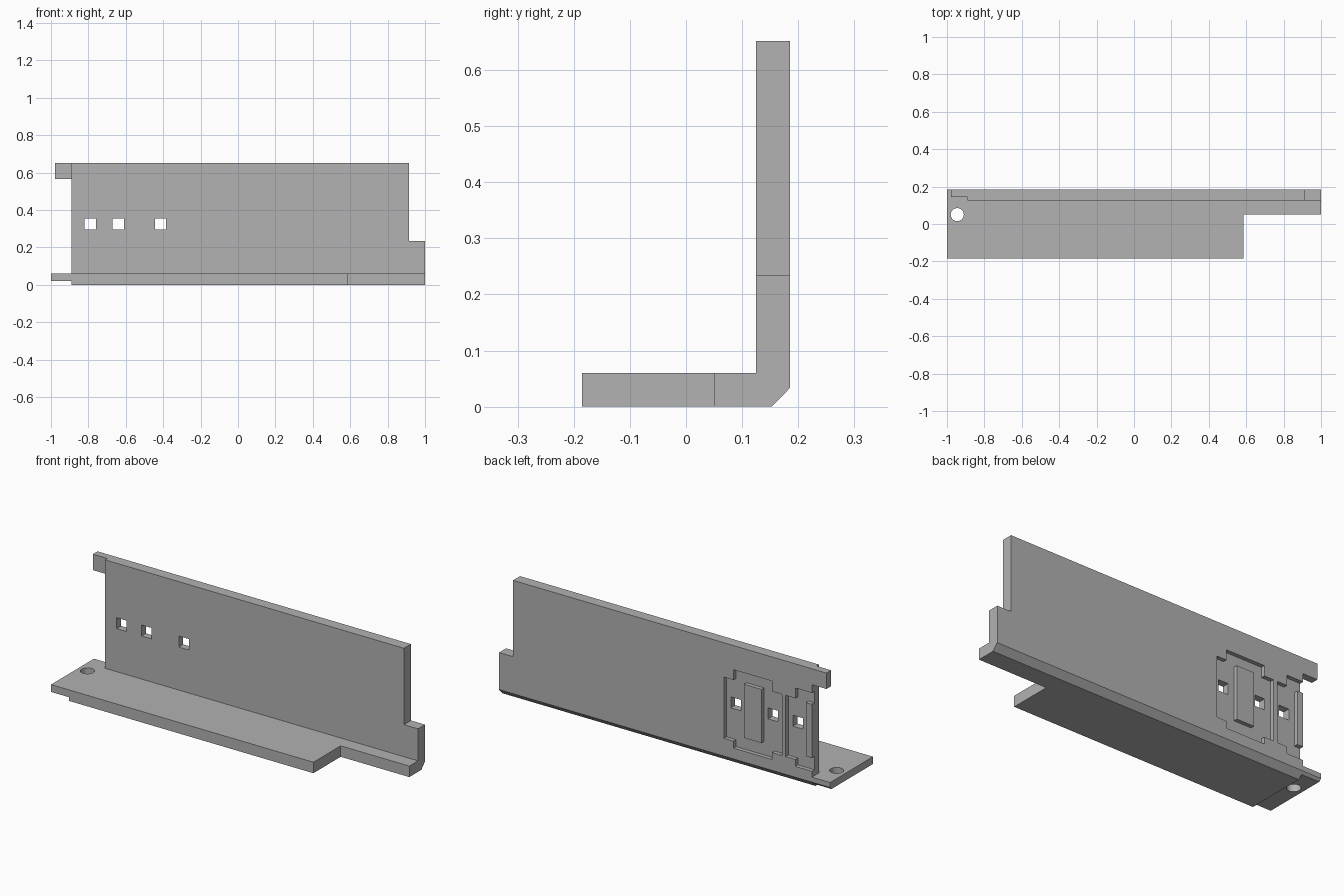
import bpy, bmesh
from mathutils import Vector

if "Cube" in bpy.data.objects:
    bpy.data.objects.remove(bpy.data.objects["Cube"], do_unlink=True)

grey = bpy.data.materials.new("plain_grey")
grey.use_nodes = True
grey.diffuse_color = (0.445, 0.445, 0.445, 1)
grey.node_tree.nodes["Principled BSDF"].inputs["Base Color"].default_value = grey.diffuse_color


def finish(name, bm):
    bmesh.ops.recalc_face_normals(bm, faces=bm.faces)
    mesh = bpy.data.meshes.new(name)
    bm.to_mesh(mesh)
    bm.free()
    mesh.materials.append(grey)
    obj = bpy.data.objects.new(name, mesh)
    bpy.context.collection.objects.link(obj)
    return obj


def prism(name, points, axis, start, end):
    """Extrude a flat outline along x or y."""
    bm = bmesh.new()
    place = {"x": lambda a, b: (start, a, b), "y": lambda a, b: (a, start, b)}[axis]
    face = bm.faces.new([bm.verts.new(place(*p)) for p in points])
    out = bmesh.ops.extrude_face_region(bm, geom=[face])
    move = Vector((end - start, 0, 0)) if axis == "x" else Vector((0, end - start, 0))
    bmesh.ops.translate(bm, vec=move, verts=[v for v in out["geom"] if isinstance(v, bmesh.types.BMVert)])
    return finish(name, bm)


def box(name, x0, x1, y0, y1, z0, z1):
    return prism(name, [(x0, z0), (x1, z0), (x1, z1), (x0, z1)], "y", y0, y1)


def cut(target, cutter):
    """Subtract the cutter, then discard it."""
    mod = target.modifiers.new("cut", "BOOLEAN")
    mod.operation, mod.solver, mod.object = "DIFFERENCE", "EXACT", cutter
    bpy.context.view_layer.objects.active = target
    bpy.ops.object.modifier_apply(modifier=mod.name)
    bpy.data.objects.remove(cutter, do_unlink=True)


FRONT, BACK, FLOOR = 0.125, 0.185, 0.06
TOP, WALL_END, DEPTH = 0.652, -0.89, 0.022

# L-shaped bracket with a chamfered outer corner
bracket = prism("angle_bracket", [
    (-BACK, 0), (0.153, 0), (BACK, 0.033), (BACK, TOP),
    (FRONT, TOP), (FRONT, FLOOR), (-BACK, FLOOR)], "x", -1, 1)

# Notches: flange corner, stepped wall end, thin tongue and top tab
for bounds in [
    (0.585, 1.1, -0.3, 0.05, -0.1, 0.1),
    (0.915, 1.1, 0.0, 0.3, 0.235, 0.8),
    (-1.1, WALL_END, 0.0, 0.3, FLOOR, 0.565),
    (-1.1, -0.978, 0.0, 0.3, 0.5, 0.8),
    (-1.1, WALL_END, 0.0, 0.145, 0.5, 0.8),
    (-1.1, WALL_END, -0.3, 0.3, -0.1, 0.02),
]:
    cut(bracket, box("notch_cutter", *bounds))

# Two stepped recesses in the back; the second runs off the wall end
for centre in (-0.533, -0.907):
    half = [(0.175, 0.13), (0.175, 0.464), (0.117, 0.464), (0.117, 0.52)]
    right = [(0.117, 0.092), (0.117, 0.13)] + half
    outline = [(centre + x, z) for x, z in right] + [(centre - x, z) for x, z in reversed(right)]
    cut(bracket, prism("recess_cutter", outline, "y", BACK - DEPTH, 0.3))
    # Raised bar left standing in the recess
    box("recess_bar", max(centre - 0.053, WALL_END), centre + 0.053,
        BACK - DEPTH - 0.005, BACK, 0.165, 0.458)

# Square through holes in the wall
for x in (-0.79, -0.64, -0.415):
    cut(bracket, box("square_cutter", x - 0.03, x + 0.03, 0, 0.3, 0.295, 0.355))

# Round hole in the tongue
bm = bmesh.new()
bmesh.ops.create_cone(bm, cap_ends=True, segments=32, radius1=0.035, radius2=0.035, depth=0.4)
bmesh.ops.translate(bm, vec=(-0.945, 0.05, 0), verts=bm.verts)
cut(bracket, finish("round_cutter", bm))

bracket.data.materials.clear()
bracket.data.materials.append(grey)
for face in bracket.data.polygons:
    face.material_index = 0
